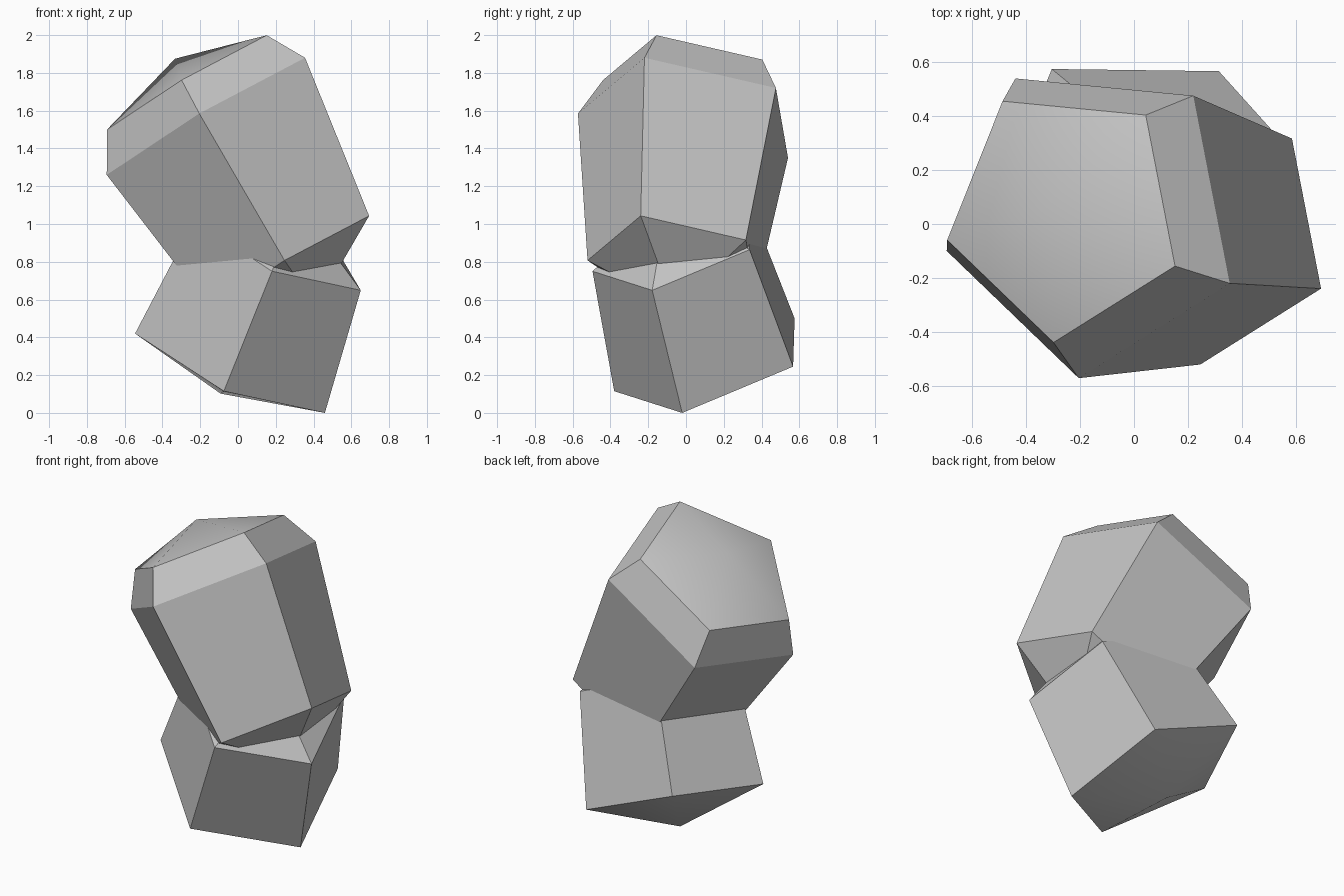
import bpy, bmesh, math
from mathutils import Vector

cube = bpy.data.objects.get("Cube")
if cube:
    bpy.data.objects.remove(cube, do_unlink=True)

stone = bpy.data.materials.new("pale_grey_stone")
stone.use_nodes = True
stone.diffuse_color = (0.55, 0.55, 0.55, 1)
stone.node_tree.nodes["Principled BSDF"].inputs["Base Color"].default_value = (0.55, 0.55, 0.55, 1)


def crystal(name, section, axis, rings, bottom_tip, top_tip):
    """Five-sided block: the section is scaled and shifted along the axis for each ring."""
    points = [Vector(p) for p in section]
    centre = sum(points, Vector()) / len(points)
    axis = Vector(axis).normalized()
    bm = bmesh.new()
    loops = [[bm.verts.new(centre + axis * along + (p - centre) * scale) for p in points]
             for along, scale in rings]
    n = len(points)
    # Side bands
    for low, high in zip(loops, loops[1:]):
        for i in range(n):
            j = (i + 1) % n
            bm.faces.new((low[i], low[j], high[j], high[i]))
    # Pointed ends
    for loop, along in ((loops[0], bottom_tip), (loops[-1], top_tip)):
        tip = bm.verts.new(centre + axis * along)
        for i in range(n):
            bm.faces.new((loop[i], loop[(i + 1) % n], tip))
    bmesh.ops.recalc_face_normals(bm, faces=bm.faces)
    mesh = bpy.data.meshes.new(name)
    bm.to_mesh(mesh)
    bm.free()
    mesh.materials.append(stone)
    obj = bpy.data.objects.new(name, mesh)
    bpy.context.collection.objects.link(obj)
    bpy.ops.object.select_all(action='DESELECT')
    obj.select_set(True)
    bpy.context.view_layer.objects.active = obj
    bpy.ops.object.shade_smooth_by_angle(angle=math.radians(30))
    return obj


# Lower block, widest at its base
crystal("lower_rock",
        [(0.46, -0.02, 0.0), (-0.075, -0.38, 0.115), (-0.545, -0.01, 0.42),
         (-0.305, 0.575, 0.5), (0.315, 0.567, 0.245)],
        (0.362, -0.26, 0.896), [(0, 1), (0.69, 0.878)], -0.172, 0.95)

# Upper block, widest near its bevelled top
crystal("upper_rock",
        [(0.355, -0.22, 1.88), (-0.205, -0.572, 1.585), (-0.695, -0.10, 1.26),
         (-0.44, 0.54, 1.35), (0.22, 0.476, 1.72)],
        (-0.494, 0.077, 0.866), [(-0.892, 0.8), (0, 1), (0.21, 0.805)], -1.15, 0.365)
